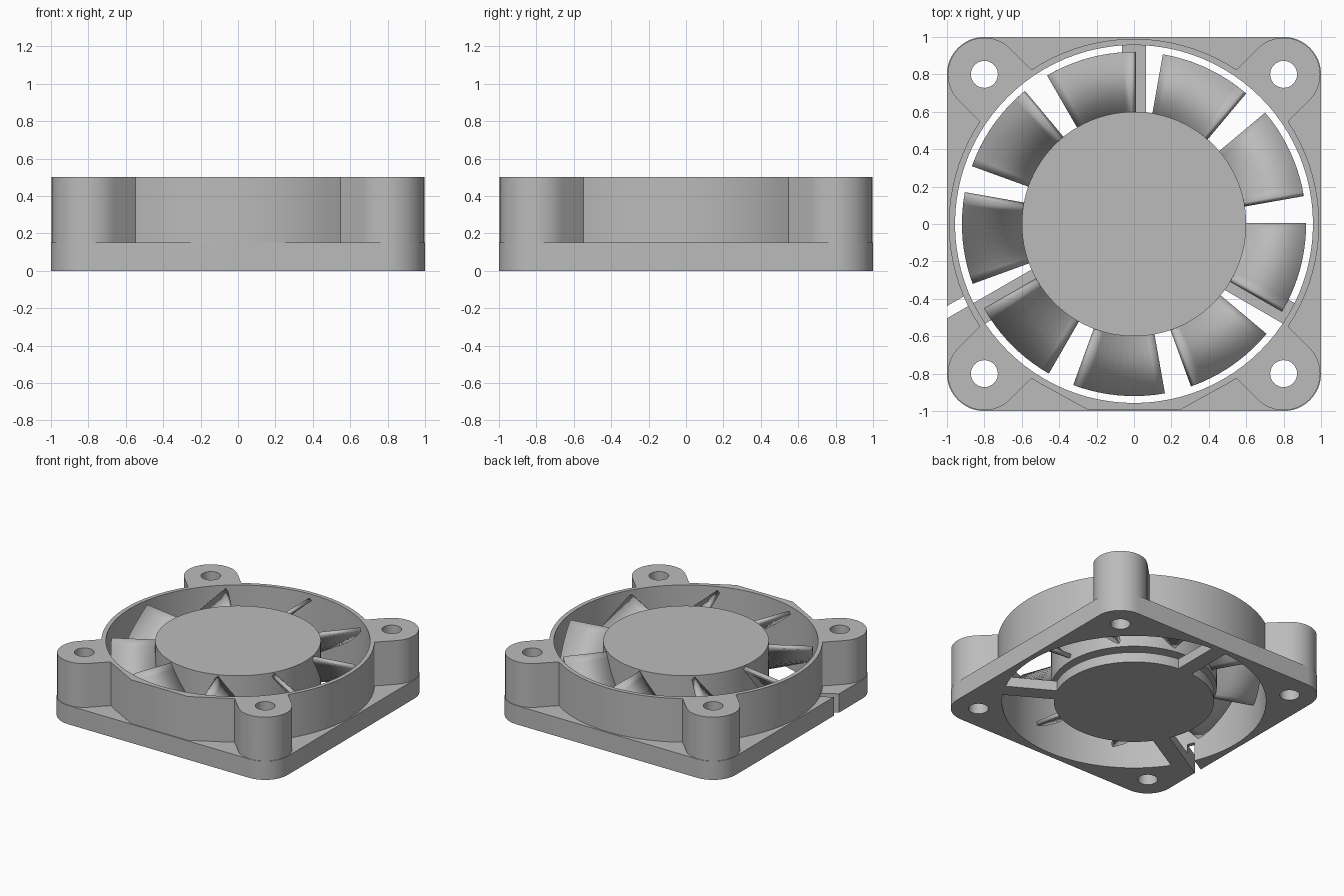
import bpy, bmesh
from math import sin, cos, pi, radians
from mathutils import Matrix

if "Cube" in bpy.data.objects:
    bpy.data.objects.remove(bpy.data.objects["Cube"])

grey = bpy.data.materials.new("matte_grey")
grey.use_nodes = True
grey.diffuse_color = (0.5, 0.5, 0.5, 1)
grey.node_tree.nodes["Principled BSDF"].inputs["Base Color"].default_value = (0.5, 0.5, 0.5, 1)

HEIGHT, PLATE = 0.5, 0.15
BORE, RING = 0.957, 0.99


def make(name, bm):
    bmesh.ops.recalc_face_normals(bm, faces=bm.faces)
    mesh = bpy.data.meshes.new(name)
    bm.to_mesh(mesh)
    bm.free()
    mesh.materials.append(grey)
    obj = bpy.data.objects.new(name, mesh)
    bpy.context.collection.objects.link(obj)
    return obj


def arc(cx, cy, r, a0, a1, n):
    return [(cx + r * cos(a0 + (a1 - a0) * i / n), cy + r * sin(a0 + (a1 - a0) * i / n))
            for i in range(n + 1)]


def circle(r, n=96, cx=0, cy=0):
    return arc(cx, cy, r, 0, 2 * pi, n)[:-1]


def prism(name, outline, z0, z1, angle=0):
    """Extrude a flat outline between two heights, turned about z."""
    bm = bmesh.new()
    face = bm.faces.new([bm.verts.new((x, y, z0)) for x, y in outline])
    new = bmesh.ops.extrude_face_region(bm, geom=[face])["geom"]
    top = [v for v in new if isinstance(v, bmesh.types.BMVert)]
    bmesh.ops.translate(bm, verts=top, vec=(0, 0, z1 - z0))
    bmesh.ops.transform(bm, matrix=Matrix.Rotation(radians(angle), 4, "Z"), verts=bm.verts)
    return make(name, bm)


def bar(name, x0, x1, y0, y1, z0, z1, angle):
    return prism(name, [(x0, y0), (x1, y0), (x1, y1), (x0, y1)], z0, z1, angle)


def combine(target, tool, operation):
    """Apply a boolean and discard the tool."""
    tool.hide_render = True
    mod = target.modifiers.new("boolean", "BOOLEAN")
    mod.operation, mod.solver, mod.object = operation, "EXACT", tool
    bpy.context.view_layer.update()
    graph = bpy.context.evaluated_depsgraph_get()
    mesh = bpy.data.meshes.new_from_object(target.evaluated_get(graph))
    target.modifiers.clear()
    target.data = mesh
    bpy.data.objects.remove(tool)


# Square base plate with rounded corners
outline = []
for k, (sx, sy) in enumerate([(1, 1), (-1, 1), (-1, -1), (1, -1)]):
    outline += arc(0.8 * sx, 0.8 * sy, 0.2, k * pi / 2, (k + 1) * pi / 2, 12)
frame = prism("frame", outline, 0, PLATE)

# Round shroud with a flat-faced bulge at the front
combine(frame, prism("shroud", circle(RING), 0.05, HEIGHT), "UNION")
bulge = [(-0.525, -0.84), (-0.25, -0.992), (0.25, -0.992), (0.525, -0.84), (0, -0.5)]
combine(frame, prism("bulge", bulge, 0.05, HEIGHT), "UNION")

# Corner posts run diagonally into the shroud
CORNER = 0.8 * 2 ** 0.5
for k in range(4):
    post = arc(CORNER, 0, 0.196, -pi / 2, pi / 2, 24) + [(0.85, 0.196), (0.85, -0.196)]
    combine(frame, prism("post", post, 0.05, HEIGHT, 45 + 90 * k), "UNION")

# Air bore, screw holes and cable slot
combine(frame, prism("bore", circle(BORE), -0.1, 0.7), "DIFFERENCE")
for k in range(4):
    hole = circle(0.072, 32, CORNER, 0)
    combine(frame, prism("hole", hole, -0.1, 0.7, 45 + 90 * k), "DIFFERENCE")
combine(frame, bar("slot", 0.9, 1.4, -0.12, -0.063, -0.1, PLATE, 210), "DIFFERENCE")

# Motor mount and its three struts
mount = prism("motor_mount", circle(0.58), 0, 0.08)
struts = [bar("strut", 0.5, 0.97, -0.063, 0.063, 0, 0.08, a) for a in (90, 210, 330)]
core = prism("motor_core", circle(0.5), 0.07, 0.14)

# Rotor hub
hub = prism("rotor_hub", circle(0.6), 0.12, HEIGHT)

# Nine curved blades, each high on its clockwise edge
bm = bmesh.new()
STEPS = 10
for k in range(9):
    rows = []
    for i in range(STEPS + 1):
        t = i / STEPS
        a = radians(10 + 40 * k + 30 * t)
        z = 0.16 + 0.32 * (1 - t) ** 1.3
        rows.append([bm.verts.new((r * cos(a), r * sin(a), z)) for r in (0.585, 0.92)])
    for p, q in zip(rows, rows[1:]):
        bm.faces.new((p[0], p[1], q[1], q[0]))
blades = make("fan_blades", bm)
solid = blades.modifiers.new("thickness", "SOLIDIFY")
solid.thickness, solid.offset = 0.03, 0

# Smooth the curved walls, keep the edges sharp
bpy.ops.object.select_all(action="DESELECT")
for obj in [frame, mount, core, hub, blades] + struts:
    obj.select_set(True)
bpy.context.view_layer.objects.active = frame
bpy.ops.object.shade_smooth_by_angle(angle=radians(30))
